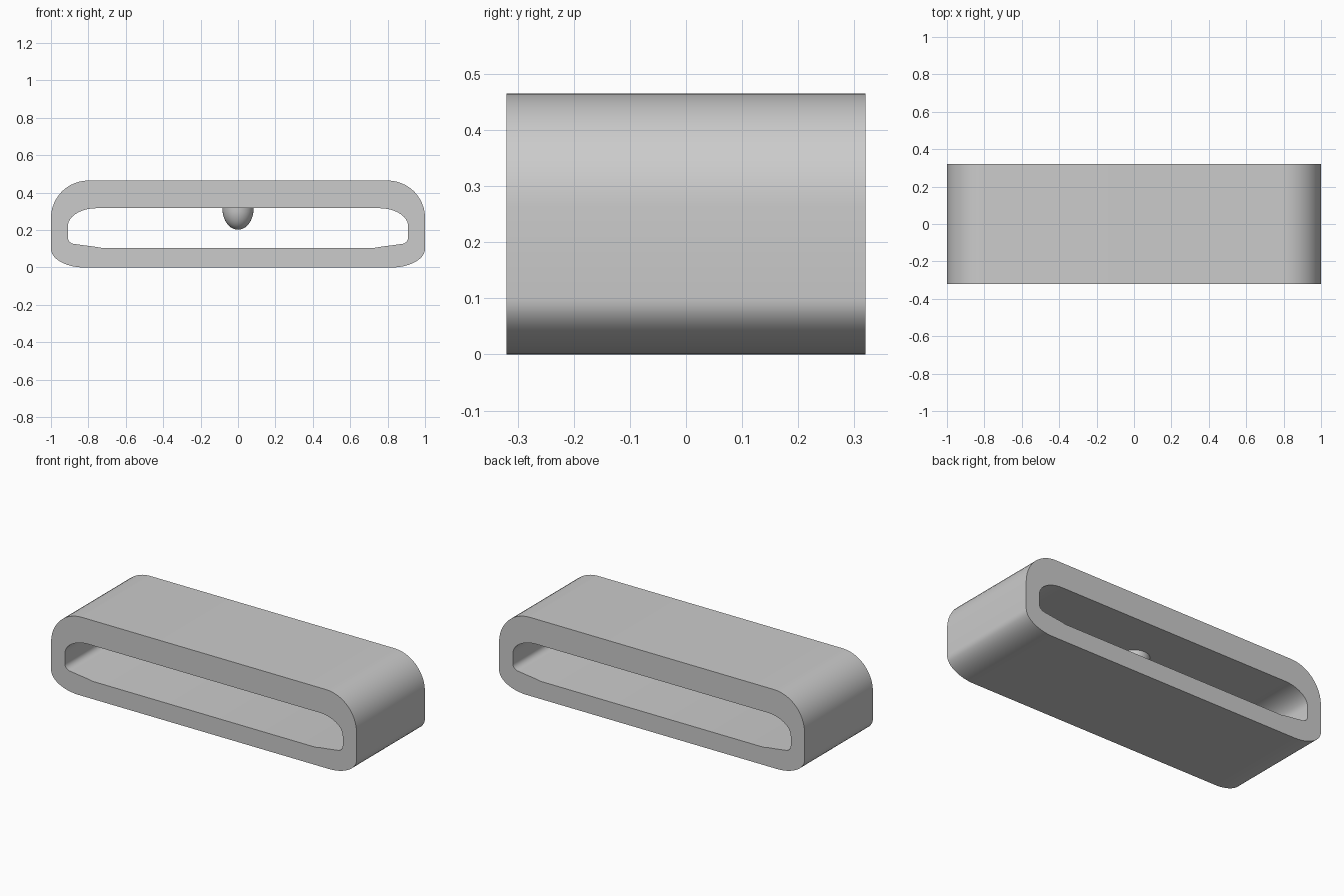
import bpy, bmesh, math

if "Cube" in bpy.data.objects:
    bpy.data.objects.remove(bpy.data.objects["Cube"])

HALF_DEPTH = 0.32
CEILING = 0.317

grey = bpy.data.materials.new("plain_grey")
grey.use_nodes = True
grey.diffuse_color = (0.6, 0.6, 0.6, 1)
grey.node_tree.nodes["Principled BSDF"].inputs["Base Color"].default_value = (0.6, 0.6, 0.6, 1)


def arc(cx, cz, rx, rz, start, steps=12):
    """Quarter ellipse, turning clockwise from the start angle."""
    angles = [math.radians(start - 90 * i / steps) for i in range(steps + 1)]
    return [(cx + rx * math.cos(a), cz + rz * math.sin(a)) for a in angles]


def mirrored(half):
    """Close a right-hand half profile with its mirror image."""
    return half + [(-x, z) for x, z in reversed(half)]


def finish(name, bm):
    mesh = bpy.data.meshes.new(name)
    bmesh.ops.recalc_face_normals(bm, faces=bm.faces)
    bm.to_mesh(mesh)
    bm.free()
    mesh.materials.append(grey)
    obj = bpy.data.objects.new(name, mesh)
    bpy.context.collection.objects.link(obj)
    bpy.ops.object.select_all(action='DESELECT')
    bpy.context.view_layer.objects.active = obj
    obj.select_set(True)
    bpy.ops.object.shade_smooth_by_angle(angle=math.radians(30))
    return obj


# Rounded sleeve: outer and inner profiles, filled and extruded
outer = mirrored(arc(0.8, 0.265, 0.2, 0.2, 90) + arc(0.82, 0.1, 0.18, 0.1, 0))
inner = mirrored(arc(0.755, 0.22, 0.155, CEILING - 0.22, 90)
                 + arc(0.87, 0.16, 0.04, 0.035, 0, 6)
                 + [(0.82, 0.118), (0.77, 0.112), (0.73, 0.105)])
bm = bmesh.new()
for loop in (outer, inner):
    verts = [bm.verts.new((x, -HALF_DEPTH, z)) for x, z in loop]
    for a, b in zip(verts, verts[1:] + verts[:1]):
        bm.edges.new((a, b))
bmesh.ops.triangle_fill(bm, edges=bm.edges[:], use_beauty=True)
new = bmesh.ops.extrude_face_region(bm, geom=bm.faces[:], use_keep_orig=True)["geom"]
bmesh.ops.translate(bm, vec=(0, 2 * HALF_DEPTH, 0),
                    verts=[v for v in new if isinstance(v, bmesh.types.BMVert)])
finish("sleeve", bm)

# Rounded nub hanging from the ceiling
bm = bmesh.new()
bmesh.ops.create_uvsphere(bm, u_segments=32, v_segments=20, radius=1)
bmesh.ops.delete(bm, geom=[v for v in bm.verts if v.co.z > 0.01], context='VERTS')
bmesh.ops.scale(bm, vec=(0.084, 0.084, 0.115), verts=bm.verts)
bmesh.ops.translate(bm, vec=(0, 0, CEILING), verts=bm.verts)
nub = finish("ceiling_nub", bm)
